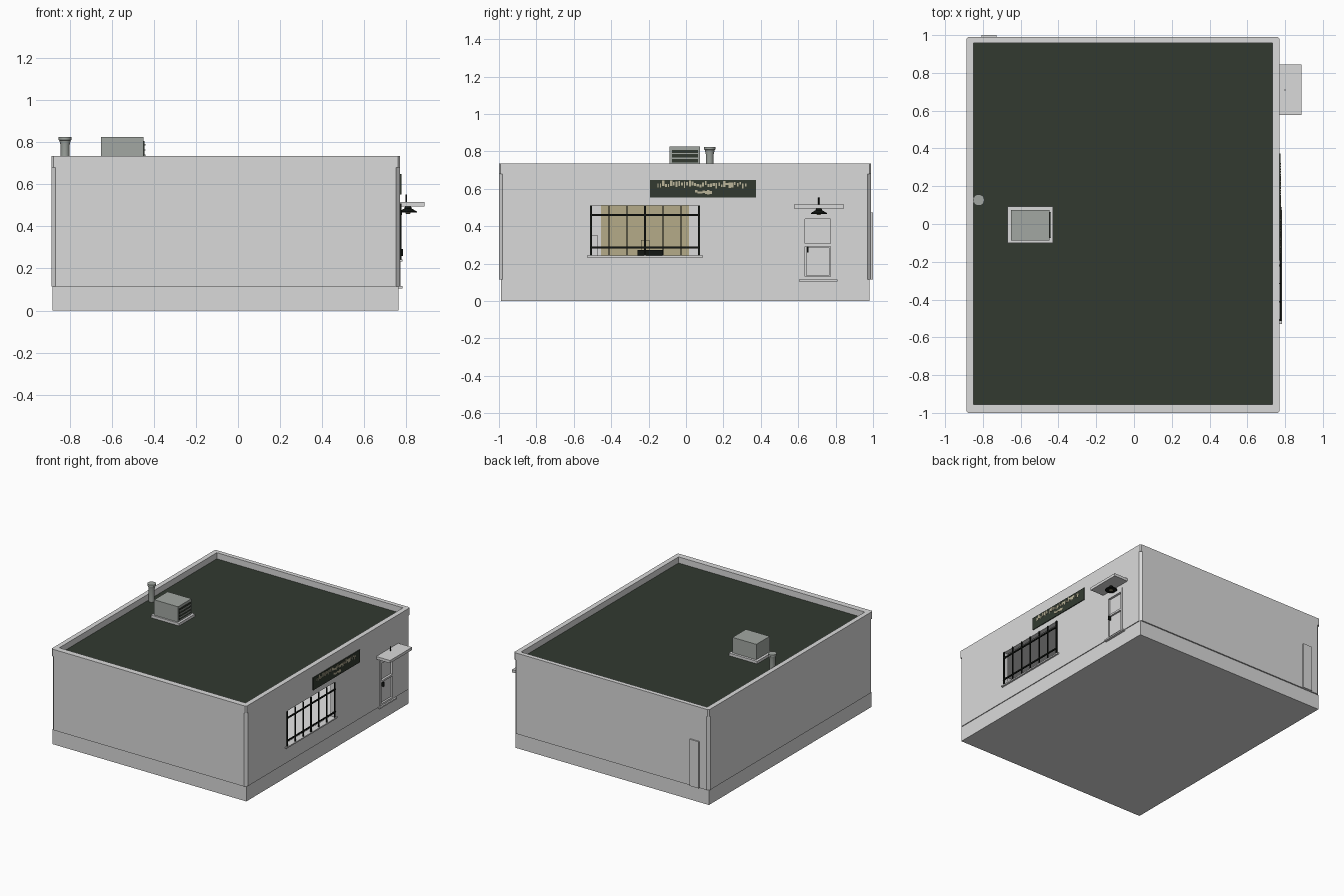
import bpy, bmesh, math, random
from mathutils import Matrix, Vector

if "Cube" in bpy.data.objects:
    bpy.data.objects.remove(bpy.data.objects["Cube"])

random.seed(4)


def material(name, r, g, b):
    m = bpy.data.materials.new(name)
    m.diffuse_color = (r, g, b, 1)
    m.use_nodes = True
    m.node_tree.nodes["Principled BSDF"].inputs["Base Color"].default_value = m.diffuse_color
    return m


PLASTER = material("pale_plaster", 0.70, 0.70, 0.70)
GREEN = material("dark_green", 0.032, 0.042, 0.030)
METAL = material("grey_metal", 0.36, 0.39, 0.36)
BLACK = material("black_iron", 0.006, 0.008, 0.006)
TAN = material("tan", 0.46, 0.41, 0.25)
CREAM = material("faded_cream", 0.50, 0.46, 0.32)
WHITE = material("white_floor", 0.9, 0.9, 0.9)


def finish(name, bm, mat):
    bmesh.ops.recalc_face_normals(bm, faces=bm.faces)
    me = bpy.data.meshes.new(name)
    bm.to_mesh(me)
    bm.free()
    ob = bpy.data.objects.new(name, me)
    bpy.context.collection.objects.link(ob)
    if mat:
        me.materials.append(mat)
    return ob


def box(name, x, y, z, mat):
    """Box from (min, max) pairs."""
    bm = bmesh.new()
    bmesh.ops.create_cube(bm, size=1)
    for v in bm.verts:
        v.co = Vector([(a + b) / 2 + c * (b - a) for (a, b), c in zip((x, y, z), v.co)])
    return finish(name, bm, mat)


def prism(name, x, y, z, c, mat):
    """Rectangular block with chamfered vertical corners."""
    (x0, x1), (y0, y1) = x, y
    pts = [(x0 + c, y0), (x1 - c, y0), (x1, y0 + c), (x1, y1 - c),
           (x1 - c, y1), (x0 + c, y1), (x0, y1 - c), (x0, y0 + c)]
    bm = bmesh.new()
    f = bm.faces.new([bm.verts.new((px, py, z[0])) for px, py in pts])
    top = bmesh.ops.extrude_face_region(bm, geom=[f])["geom"]
    bmesh.ops.translate(bm, vec=(0, 0, z[1] - z[0]),
                        verts=[g for g in top if isinstance(g, bmesh.types.BMVert)])
    return finish(name, bm, mat)


def lathe(name, cx, cy, profile, mat, n=16):
    """Solid of revolution from (radius, z) points, capped at both ends."""
    bm = bmesh.new()
    rings = [[bm.verts.new((cx + r * math.cos(2 * math.pi * i / n),
                            cy + r * math.sin(2 * math.pi * i / n), z)) for i in range(n)]
             for r, z in profile]
    for a, b in zip(rings, rings[1:]):
        for i in range(n):
            j = (i + 1) % n
            bm.faces.new((a[i], a[j], b[j], b[i]))
    bm.faces.new(rings[0])
    bm.faces.new(rings[-1])
    ob = finish(name, bm, mat)
    bpy.ops.object.select_all(action='DESELECT')
    ob.select_set(True)
    bpy.context.view_layer.objects.active = ob
    bpy.ops.object.shade_smooth_by_angle(angle=math.radians(35))
    return ob


def cut(ob, x, y, z):
    """Subtract a box."""
    cutter = box("cutter", x, y, z, None)
    cutter.hide_render = True
    mod = ob.modifiers.new("cut", 'BOOLEAN')
    mod.operation, mod.solver, mod.object = 'DIFFERENCE', 'EXACT', cutter
    bpy.context.view_layer.objects.active = ob
    bpy.ops.object.modifier_apply(modifier="cut")
    bpy.data.objects.remove(cutter, do_unlink=True)


# --- shell: plinth, hollow walls, parapet, roof ---
X, Y = (-0.887, 0.77), (-1.0, 0.99)
WX = X[1]
WIN_Y, WIN_Z = (-0.513, 0.075), (0.24, 0.51)
box("plinth", (X[0] + .006, WX - .006), (Y[0] + .01, Y[1] - .01), (0, 0.115), PLASTER)
walls = prism("walls", X, Y, (0.115, 0.68), 0.02, PLASTER)
cut(walls, (-0.85, 0.735), (-0.955, 0.955), (0.125, 0.65))
cut(walls, (0.70, 0.80), WIN_Y, WIN_Z)
cut(walls, (0.755, 0.80), (0.62, 0.79), (0.10, 0.467))
parapet = prism("parapet", X, Y, (0.68, 0.735), 0.009, PLASTER)
cut(parapet, (-0.85, 0.732), (-0.955, 0.957), (0.684, 0.80))
box("roof_felt", (-0.85, 0.732), (-0.955, 0.957), (0.682, 0.688), GREEN)

# --- interior seen through the window ---
box("room_floor", (-0.85, 0.735), (-0.955, 0.955), (0.122, 0.128), WHITE)
box("back_wall_panel", (-0.85, -0.843), (-0.455, 0.016), (0.20, 0.56), TAN)
box("counter", (-0.55, -0.45), (-0.26, -0.12), (0.128, 0.272), BLACK)
box("counter_box", (-0.53, -0.47), (-0.24, -0.195), (0.272, 0.325), TAN)
box("side_cabinet", (-0.80, -0.70), (-0.60, -0.47), (0.128, 0.35), PLASTER)

# --- window sill and security bars ---
box("window_sill", (0.735, 0.783), (-0.53, 0.09), (0.233, 0.243), PLASTER)
for i in range(7):
    yb = -0.508 + i * 0.0963
    w = 0.005 if i in (0, 3, 6) else 0.0035
    box(f"window_bar_{i + 1}", (0.770, 0.778), (yb - w, yb + w), (0.243, 0.51), BLACK)
for i, zb in enumerate((0.286, 0.46)):
    box(f"window_rail_{i + 1}", (0.772, 0.780), WIN_Y, (zb - .005, zb + .005), BLACK)

# --- sign board with worn, abstract paint flakes ---
box("sign_board", (WX - .002, WX + .006), (-0.193, 0.374), (0.552, 0.648), GREEN)
bm = bmesh.new()


def flake(y, z, w, h):
    m = Matrix.Translation((WX + .0065, y, z)) @ Matrix.Diagonal((.003, w, h, 1))
    bmesh.ops.create_cube(bm, size=1, matrix=m)


for i in range(34):
    flake(-0.15 + i * 0.0142, 0.622 + random.uniform(-.008, .008),
          random.uniform(.006, .014), random.uniform(.012, .034))
for i in range(7):
    flake(0.055 + i * 0.013, 0.583 + random.uniform(-.004, .004), .013, random.uniform(.01, .022))
finish("sign_flakes", bm, CREAM)

# --- door: stiles, rails, panels, handle, step ---
for i, ys in enumerate(((0.62, 0.637), (0.773, 0.79))):
    box(f"door_stile_{i + 1}", (0.75, 0.772), ys, (0.115, 0.467), PLASTER)
for i, zs in enumerate(((0.115, 0.13), (0.292, 0.306), (0.438, 0.467))):
    box(f"door_rail_{i + 1}", (0.75, 0.772), (0.637, 0.773), zs, PLASTER)
box("door_lower_panel", (0.75, 0.764), (0.642, 0.768), (0.135, 0.287), PLASTER)
box("door_handle", (0.765, 0.785), (0.648, 0.656), (0.26, 0.292), BLACK)
box("door_step", (0.75, 0.783), (0.605, 0.81), (0.105, 0.116), PLASTER)

# --- canopy and lamp over the door ---
box("canopy", (0.76, 0.887), (0.578, 0.845), (0.495, 0.516), PLASTER)
lathe("lamp_shade", 0.808, 0.71, [(.043, .466), (.043, .470), (.018, .485), (.014, .497)], BLACK)
lathe("lamp_bulb", 0.808, 0.71, [(.008, .459), (.013, .463), (.013, .468)], TAN, 12)
lathe("lamp_rod", 0.80, 0.71, [(.003, .49), (.003, .552)], BLACK, 8)

# --- back service panel ---
box("back_panel", (-0.807, -0.728), (0.985, 1.0), (0.115, 0.473), PLASTER)

# --- rooftop vent unit with louvres on +x ---
box("vent_curb", (-0.67, -0.43), (-0.10, 0.093), (0.685, 0.708), PLASTER)
box("vent_box", (-0.65, -0.448), (-0.088, 0.075), (0.705, 0.826), METAL)
box("vent_grille", (-0.45, -0.445), (-0.075, 0.063), (0.72, 0.806), GREEN)
for i in range(3):
    zs = 0.735 + i * 0.025
    box(f"vent_slat_{i + 1}", (-0.447, -0.440), (-0.075, 0.063), (zs, zs + .006), METAL)

# --- rooftop pipe ---
lathe("flue_pipe", -0.822, 0.127, [(.021, .685), (.021, .785), (.027, .808),
                                   (.030, .81), (.030, .824)], METAL, 20)
